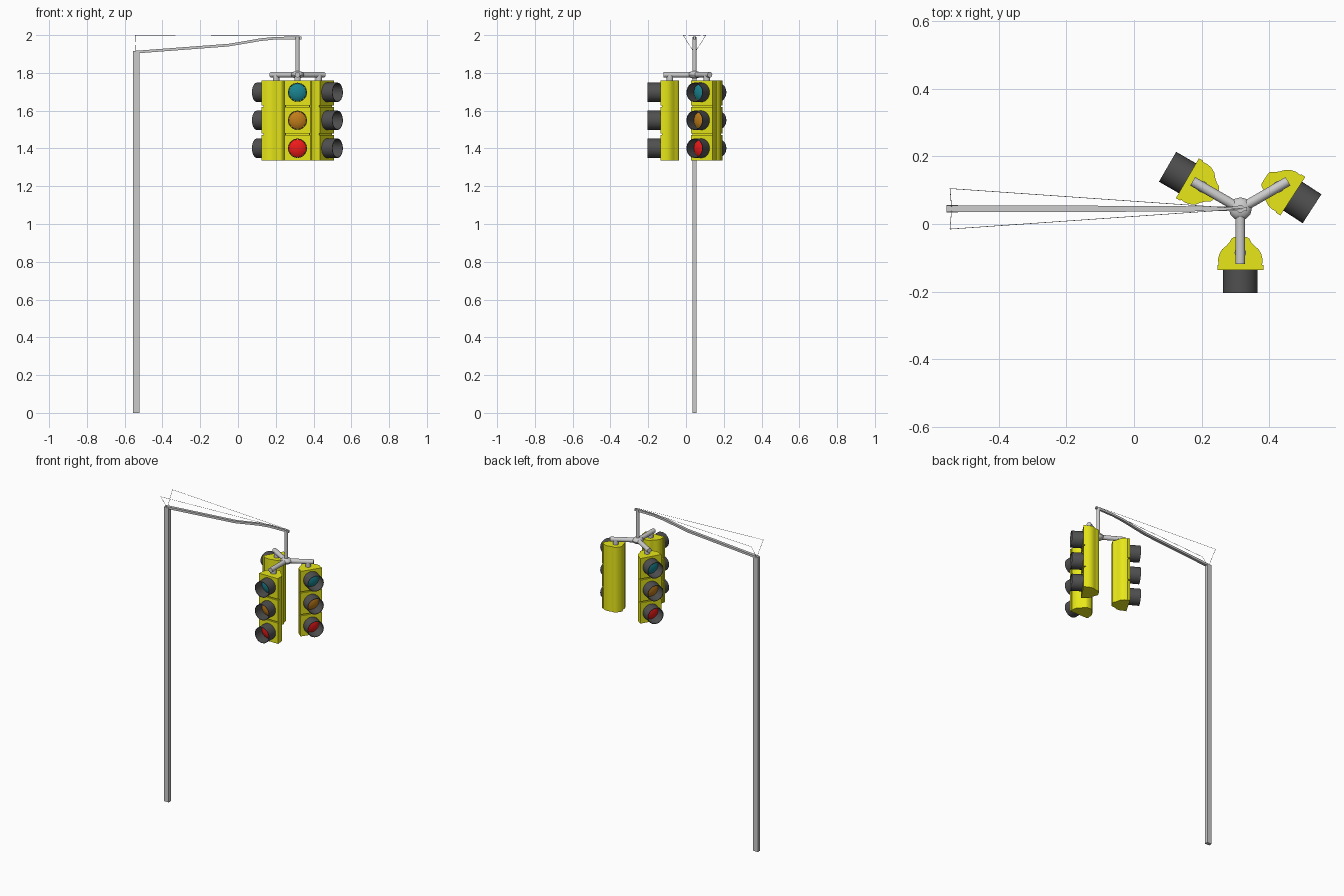
import bpy, bmesh, math
from mathutils import Vector, Matrix

if "Cube" in bpy.data.objects:
    bpy.data.objects.remove(bpy.data.objects["Cube"])

HUB = Vector((0.315, 0.045, 1.79))
ARM_Y = 0.045


def material(name, rgb):
    m = bpy.data.materials.new(name)
    m.diffuse_color = (*rgb, 1)
    m.use_nodes = True
    m.node_tree.nodes["Principled BSDF"].inputs["Base Color"].default_value = m.diffuse_color
    return m


YELLOW = material("yellow_paint", (0.80, 0.80, 0.01))
DARK = material("visor_dark", (0.08, 0.08, 0.08))
LENSES = [("green", 1.697, material("green_lens", (0.01, 0.23, 0.28))),
          ("amber", 1.549, material("amber_lens", (0.52, 0.20, 0.01))),
          ("red", 1.401, material("red_lens", (0.85, 0.01, 0.01)))]


def finish(name, bm, mat=None, matrix=None, smooth=True):
    bmesh.ops.recalc_face_normals(bm, faces=bm.faces)
    me = bpy.data.meshes.new(name)
    bm.to_mesh(me)
    bm.free()
    ob = bpy.data.objects.new(name, me)
    bpy.context.collection.objects.link(ob)
    if matrix:
        ob.matrix_world = matrix
    if mat:
        me.materials.append(mat)
    if smooth:
        bpy.ops.object.select_all(action='DESELECT')
        ob.select_set(True)
        bpy.context.view_layer.objects.active = ob
        bpy.ops.object.shade_smooth_by_angle(angle=math.radians(35))
    return ob


def box(name, lo, hi, mat=None, matrix=None):
    lo, hi = Vector(lo), Vector(hi)
    bm = bmesh.new()
    bmesh.ops.create_cube(bm, size=1, matrix=Matrix.Translation((lo + hi) / 2)
                          @ Matrix.Diagonal((*(hi - lo), 1)))
    return finish(name, bm, mat, matrix, False)


def rod(name, a, b, r, segs=16):
    a, b = Vector(a), Vector(b)
    d = b - a
    m = Matrix.Translation((a + b) / 2) @ d.to_track_quat('Z', 'Y').to_matrix().to_4x4()
    bm = bmesh.new()
    bmesh.ops.create_cone(bm, cap_ends=True, segments=segs, radius1=r, radius2=r,
                          depth=d.length, matrix=m)
    return finish(name, bm)


def lathe(name, profile, center, mat, matrix, segs=32):
    """Spin (radius, y) points around the local y axis."""
    bm = bmesh.new()
    vs = [bm.verts.new((r, y, 0)) for r, y in profile]
    es = [bm.edges.new(p) for p in zip(vs, vs[1:])]
    bmesh.ops.spin(bm, geom=vs + es, cent=(0, 0, 0), axis=(0, 1, 0),
                   angle=2 * math.pi, steps=segs)
    bmesh.ops.remove_doubles(bm, verts=bm.verts, dist=1e-5)
    bmesh.ops.translate(bm, verts=bm.verts, vec=center)
    return finish(name, bm, mat, matrix)


def prism(name, half, z0, z1, mat, matrix):
    """Extrude a left-right symmetric outline upward."""
    outline = half + [(-x, y) for x, y in reversed(half)]
    bm = bmesh.new()
    f = bm.faces.new([bm.verts.new((x, y, z0)) for x, y in outline])
    top = bmesh.ops.extrude_face_region(bm, geom=[f])["geom"]
    bmesh.ops.translate(bm, verts=[v for v in top if isinstance(v, bmesh.types.BMVert)],
                        vec=(0, 0, z1 - z0))
    return finish(name, bm, mat, matrix)


# pole
box("pole", (-0.555, 0.034, 0), (-0.522, 0.056, 1.91))

# mast arm: square section swept along a path of (x, z, half width)
bm = bmesh.new()
rings = []
for x, z, w in [(-0.555, 1.909, 0.0095), (-0.05, 1.947, 0.009), (0.04, 1.962, 0.008),
                (0.12, 1.976, 0.008), (0.2, 1.984, 0.007), (0.335, 1.985, 0.006)]:
    rings.append([bm.verts.new((x, ARM_Y + sy * w, z + sz * 0.007))
                  for sy, sz in ((-1, -1), (1, -1), (1, 1), (-1, 1))])
for a, b in zip(rings, rings[1:]):
    for i in range(4):
        j = (i + 1) % 4
        bm.faces.new((a[i], a[j], b[j], b[i]))
bm.faces.new(rings[0])
bm.faces.new(rings[-1])
finish("mast_arm", bm, smooth=False)

# stay wires
for side, s in (("front", -1), ("back", 1)):
    corner = (-0.545, ARM_Y + s * 0.06, 1.999)
    rod(f"stay_wire_{side}", corner, (0.325, ARM_Y, 1.996), 0.001, 6)
    rod(f"stay_tie_{side}", corner, (-0.54, ARM_Y, 1.905), 0.001, 6)

# hanger and hub
rod("hanger", HUB, (HUB.x, HUB.y, 1.99), 0.0115)
bm = bmesh.new()
bmesh.ops.create_uvsphere(bm, u_segments=12, v_segments=8, radius=0.034,
                          matrix=Matrix.Translation(HUB) @ Matrix.Diagonal((1, 1, 0.6, 1)))
finish("hub", bm)

HALF_BODY = [(0.064, -0.042), (0.066, -0.02), (0.062, -0.004), (0.054, 0.010),
             (0.042, 0.020), (0.032, 0.031), (0.026, 0.042), (0.018, 0.047)]
VISOR = [(0.051, -0.046), (0.051, -0.119), (0.048, -0.119), (0.048, -0.046), (0.051, -0.046)]
LENS = [(0.048, -0.048), (0.046, -0.054), (0.036, -0.061), (0.02, -0.066), (0, -0.068)]

# three signal heads: arm direction and facing direction in degrees
for label, arm_deg, face_deg in (("front", -90, -90), ("left", 150, 150), ("right", 30, -33)):
    a = math.radians(arm_deg)
    d = Vector((math.cos(a), math.sin(a), 0))
    pivot = HUB + d * 0.13
    rod(f"{label}_bracket", HUB, HUB + d * 0.163, 0.0145)
    rod(f"{label}_drop_pipe", (pivot.x, pivot.y, 1.745), pivot, 0.017)
    m = (Matrix.Translation((pivot.x, pivot.y, 0))
         @ Matrix.Rotation(math.radians(face_deg + 90), 4, 'Z'))
    prism(f"{label}_housing", HALF_BODY, 1.337, 1.760, YELLOW, m)
    for color, z, mat in LENSES:
        top = 1.760 if color == "green" else z + 0.070
        low = 1.337 if color == "red" else z - 0.070
        box(f"{label}_{color}_door", (-0.068, -0.051, low), (0.068, -0.036, top), YELLOW, m)
        lathe(f"{label}_{color}_visor", VISOR, (0, 0, z), DARK, m)
        lathe(f"{label}_{color}_lens", LENS, (0, 0, z), mat, m)
